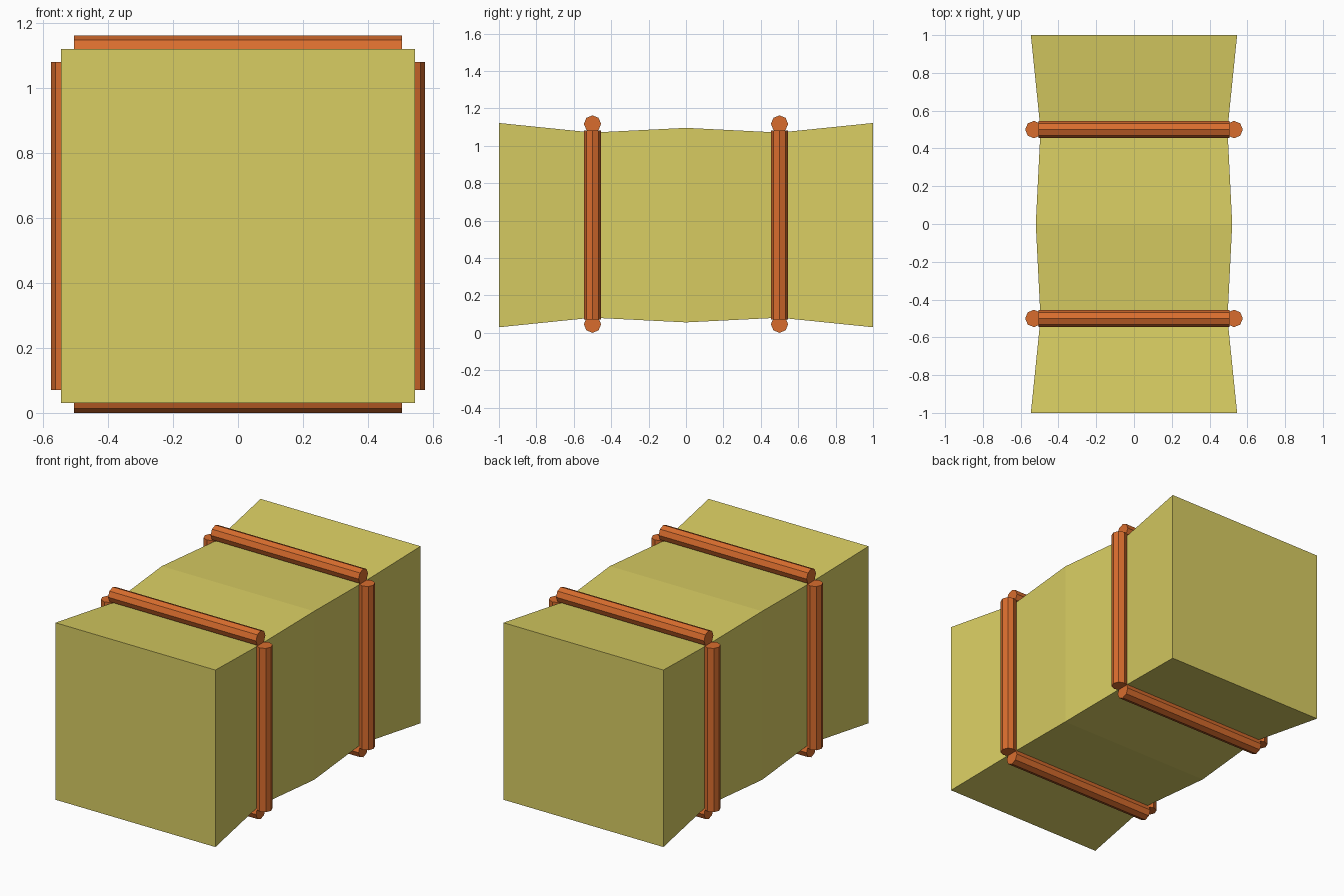
import bpy
import bmesh
from math import pi
from mathutils import Matrix

cube = bpy.data.objects.get("Cube")
if cube:
    bpy.data.objects.remove(cube, do_unlink=True)


def make_material(name, color):
    mat = bpy.data.materials.new(name)
    mat.use_nodes = True
    mat.diffuse_color = color
    mat.node_tree.nodes["Principled BSDF"].inputs["Base Color"].default_value = color
    return mat


def add_object(name, bm, mat):
    bmesh.ops.recalc_face_normals(bm, faces=bm.faces)
    mesh = bpy.data.meshes.new(name)
    bm.to_mesh(mesh)
    bm.free()
    mesh.materials.append(mat)
    obj = bpy.data.objects.new(name, mesh)
    bpy.context.collection.objects.link(obj)
    return obj


straw = make_material("straw yellow", (0.69, 0.61, 0.123, 1))
twine = make_material("twine orange", (0.69, 0.152, 0.027, 1))
CENTER_Z = 0.576

# Bale: square sections lofted along y, pinched where the twine goes round
sections = [(-1, 0.546), (-0.5, 0.495), (0, 0.52), (0.5, 0.495), (1, 0.546)]
bm = bmesh.new()
rings = []
for y, h in sections:
    rings.append([bm.verts.new((sx * h, y, CENTER_Z + sz * h))
                  for sx, sz in ((-1, -1), (1, -1), (1, 1), (-1, 1))])
for a, b in zip(rings, rings[1:]):
    for i in range(4):
        j = (i + 1) % 4
        bm.faces.new((a[i], a[j], b[j], b[i]))
bm.faces.new(rings[0])
bm.faces.new(rings[-1])
add_object("hay_bale", bm, straw)


# Twine: straight eight-sided rods on each of the four sides
def rod(name, location, axis):
    bm = bmesh.new()
    bmesh.ops.create_cone(bm, cap_ends=True, segments=8, radius1=0.046,
                          radius2=0.046, depth=1.01)
    if axis == "X":
        bm.transform(Matrix.Rotation(pi / 2, 4, "Y"))
    bm.transform(Matrix.Translation(location))
    add_object(name, bm, twine)


for end, y in (("front", -0.5), ("back", 0.5)):
    rod(end + "_twine_top", (0, y, 1.117), "X")
    rod(end + "_twine_bottom", (0, y, 0.046), "X")
    rod(end + "_twine_left", (0.53, y, CENTER_Z), "Z")
    rod(end + "_twine_right", (-0.53, y, CENTER_Z), "Z")
